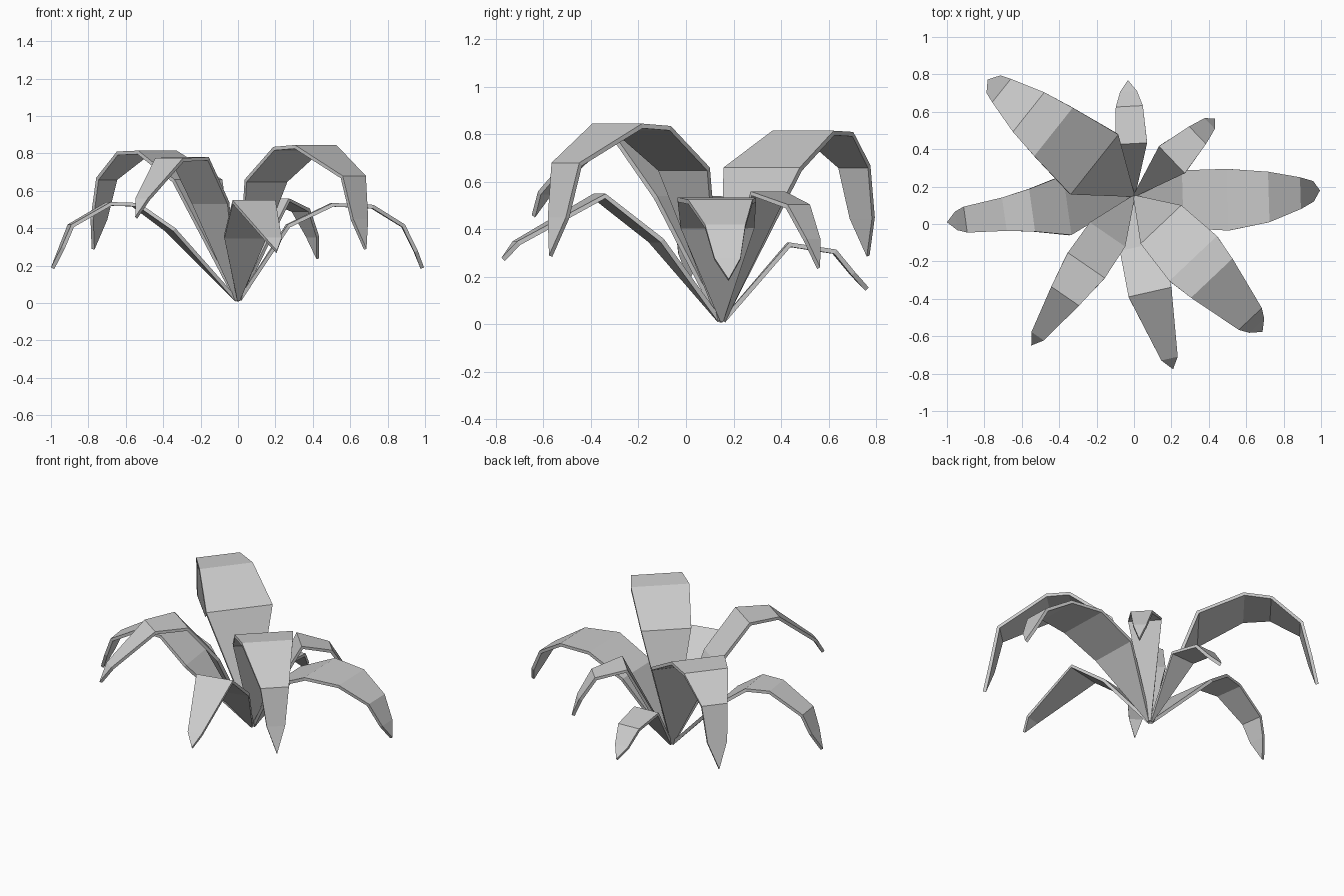
import bpy, math
from mathutils import Vector

if "Cube" in bpy.data.objects:
    bpy.data.objects.remove(bpy.data.objects["Cube"])

CENTRE = Vector((0, 0.15, 0))


def leaf(name, angle, stations, tip, sway=0.0):
    """Folded leaf blade: stations are (reach, height, width), tip is (reach, height)."""
    a = math.radians(angle)
    out = Vector((math.cos(a), math.sin(a), 0))
    side = Vector((-out.y, out.x, 0))

    def mid(r, z):
        return CENTRE + out * r + side * sway * math.sin(math.pi * r / tip[0]) + Vector((0, 0, z))

    verts, faces = [], []
    for r, z, w in [(0.0, 0.022, 0.012)] + stations:
        verts += [mid(r, z) - side * w / 2, mid(r, z) + side * w / 2]
    verts.append(mid(*tip))
    n = len(stations)
    for i in range(n):
        b = 2 * i
        faces.append((b, b + 2, b + 3, b + 1))
    faces.append((2 * n, 2 * n + 2, 2 * n + 1))
    mesh = bpy.data.meshes.new(name)
    mesh.from_pydata(verts, [], faces)
    ob = bpy.data.objects.new(name, mesh)
    bpy.context.collection.objects.link(ob)
    # blade thickness, grown towards the underside
    mod = ob.modifiers.new("thickness", "SOLIDIFY")
    mod.thickness = 0.02
    mod.offset = -1
    return ob


# Tall arching leaves
leaf("tall_leaf_back_left", 141.5,
     [(.27, .66, .41), (.55, .815, .33), (.72, .81, .27), (.905, .67, .16), (.96, .45, .12)], (1.0, .29))
leaf("tall_leaf_front_right", -46.6,
     [(.21, .66, .30), (.46, .835, .35), (.605, .845, .305), (.905, .68, .17), (.955, .45, .11)], (1.0, .29))
leaf("tall_leaf_front_left", 235.5,
     [(.25, .54, .23), (.45, .78, .24), (.65, .775, .18), (.91, .56, .08)], (.97, .46))

# Long low leaves to the sides
leaf("side_leaf_right", 1.7,
     [(.26, .42, .31), (.50, .535, .33), (.72, .525, .27), (.89, .42, .17), (.96, .28, .11)], (.995, .19), -.035)
leaf("side_leaf_left", 188,
     [(.36, .40, .32), (.55, .535, .23), (.70, .54, .18), (.91, .42, .14), (.96, .30, .10)], (1.01, .19))

# Short leaves
leaf("short_leaf_front", -77.3,
     [(.27, .36, .23), (.52, .55, .235), (.89, .35, .09)], (.95, .28), -.03)
leaf("short_leaf_back", 93,
     [(.28, .345, .17), (.48, .315, .145), (.56, .22, .09)], (.62, .155))
leaf("short_leaf_back_right", 43.7,
     [(.28, .56, .20), (.47, .505, .13), (.56, .36, .08)], (.60, .24))
